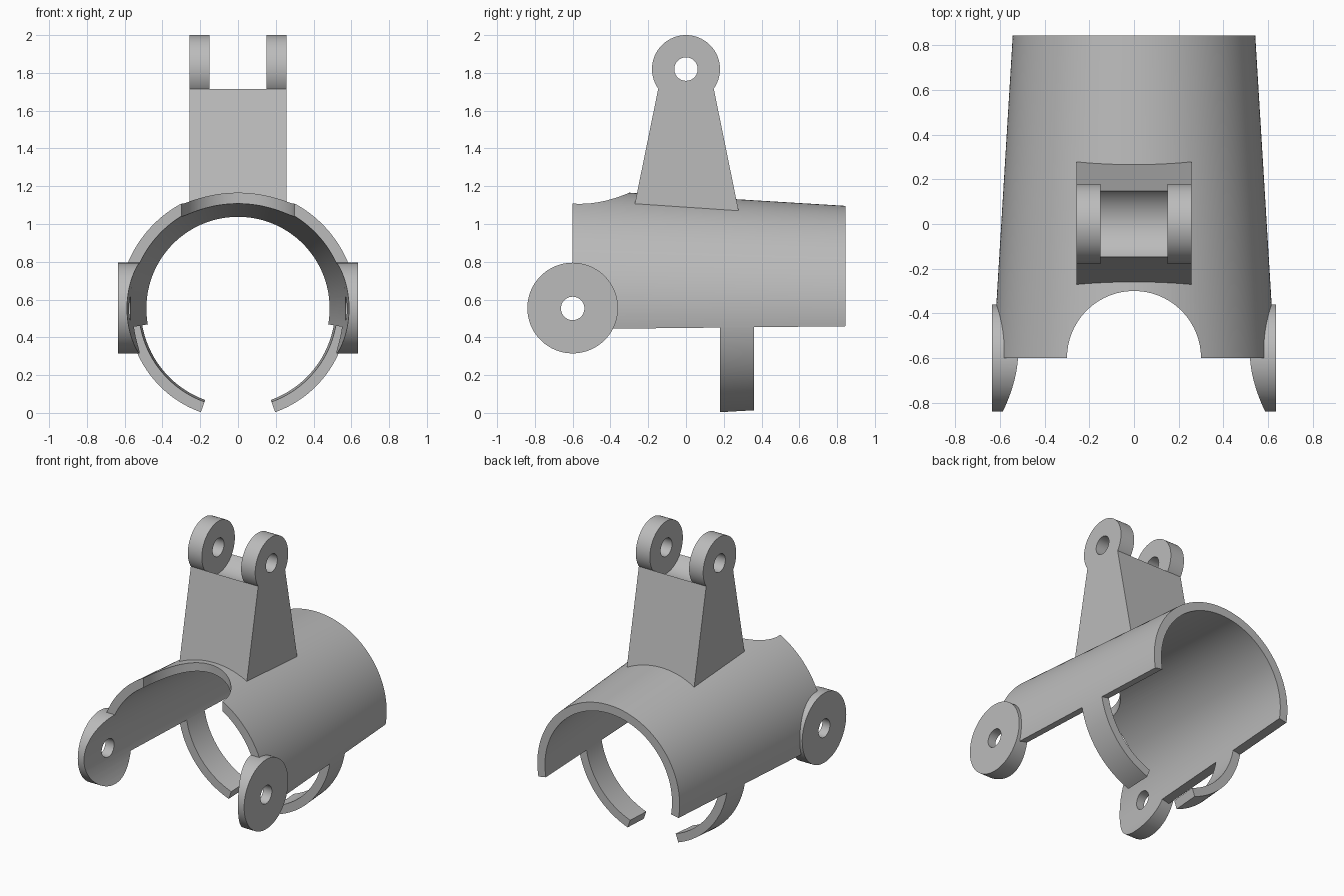
import bpy, bmesh, math
from mathutils import Matrix, Vector

cube = bpy.data.objects.get("Cube")
if cube:
    bpy.data.objects.remove(cube, do_unlink=True)

AXIS_Z = 0.553        # height of the sleeve axis
WALL = 0.058          # sleeve wall thickness
FRONT, BACK = -0.6, 0.845

grey = bpy.data.materials.new("plain grey")
grey.use_nodes = True
grey.diffuse_color = (0.5, 0.5, 0.5, 1)
grey.node_tree.nodes["Principled BSDF"].inputs["Base Color"].default_value = (0.5, 0.5, 0.5, 1)


def radius(y):
    """Outer radius of the tapered sleeve at depth y."""
    return 0.543 + 0.061 * (BACK - y)


def add_object(name, bm):
    bmesh.ops.recalc_face_normals(bm, faces=bm.faces)
    mesh = bpy.data.meshes.new(name)
    bm.to_mesh(mesh)
    bm.free()
    mesh.materials.append(grey)
    obj = bpy.data.objects.new(name, mesh)
    bpy.context.collection.objects.link(obj)
    return obj


def rod(name, axis, centre, length, r1, r2=None, sides=96):
    """Cylinder or cone along an axis; r1 is at the negative end."""
    bm = bmesh.new()
    turn = Vector(axis).to_track_quat('Z', 'Y').to_matrix().to_4x4()
    bmesh.ops.create_cone(bm, cap_ends=True, segments=sides, radius1=r1,
                          radius2=r1 if r2 is None else r2, depth=length,
                          matrix=Matrix.Translation(centre) @ turn)
    return add_object(name, bm)


def arc_band(name, y0, y1, start, end, steps):
    """Tapered wall swept around the sleeve axis between two angles."""
    bm = bmesh.new()
    rings = []
    for i in range(steps + 1):
        a = math.radians(start + (end - start) * i / steps)
        section = [(radius(y0), y0), (radius(y1), y1),
                   (radius(y1) - WALL, y1), (radius(y0) - WALL, y0)]
        rings.append([bm.verts.new((r * math.cos(a), y, AXIS_Z + r * math.sin(a)))
                      for r, y in section])
    for a, b in zip(rings, rings[1:]):
        for k in range(4):
            n = (k + 1) % 4
            bm.faces.new((a[k], a[n], b[n], b[k]))
    bm.faces.new(rings[0])
    bm.faces.new(rings[-1])
    return add_object(name, bm)


def boolean(obj, other, operation='DIFFERENCE'):
    """Apply a boolean and discard the helper."""
    mod = obj.modifiers.new("boolean", 'BOOLEAN')
    mod.operation, mod.solver, mod.object = operation, 'EXACT', other
    bpy.context.view_layer.objects.active = obj
    bpy.ops.object.modifier_apply(modifier=mod.name)
    bpy.data.objects.remove(other, do_unlink=True)


def bore(inset):
    """Solid cone following the sleeve, inset from its outer surface."""
    y0, y1 = -1.2, 1.2
    return rod("bore_cutter", (0, 1, 0), (0, 0, AXIS_Z), y1 - y0,
               radius(y0) - inset, radius(y1) - inset, 192)


X = (1, 0, 0)

# Open sleeve with a round notch in the front and pivot holes
sleeve = arc_band("sleeve", FRONT, BACK, -10, 190, 100)
boolean(sleeve, rod("notch_cutter", (0, 0, 1), (0, FRONT, 1.2), 1, 0.3))
boolean(sleeve, rod("pivot_cutter", X, (0, FRONT, AXIS_Z), 2, 0.062))
parts = [sleeve]

for side, s in (("left", 1), ("right", -1)):
    # Pivot lugs, hollowed to follow the inside of the sleeve
    lug = rod(side + "_pivot_lug", X, (s * 0.5175, FRONT, AXIS_Z + 0.002), 0.235, 0.24)
    boolean(lug, bore(WALL))
    boolean(lug, rod("pivot_cutter", X, (0, FRONT, AXIS_Z), 2, 0.062))
    # Curved clip fingers beneath the sleeve
    angles = (-70.3, -10) if s > 0 else (190, 250.3)
    finger = arc_band(side + "_clip_finger", 0.18, 0.36, *angles, 32)
    parts += [lug, finger]

# Tapered post, seated in the sleeve wall
bm = bmesh.new()
profile = [(-0.313, 0.9), (0.313, 0.9), (0.147, 1.716), (-0.147, 1.716)]
base = bm.faces.new([bm.verts.new((-0.257, y, z)) for y, z in profile])
grown = bmesh.ops.extrude_face_region(bm, geom=[base])
bmesh.ops.translate(bm, vec=(0.514, 0, 0),
                    verts=[v for v in grown["geom"] if isinstance(v, bmesh.types.BMVert)])
post = add_object("post", bm)
boolean(post, bore(WALL * 0.5))

# Round saddle between the ears, then the two drilled ears
EAR_Z, EAR_R = 1.82, 0.18
boolean(post, rod("saddle_cutter", X, (0, 0, EAR_Z), 0.3, EAR_R))
for s in (1, -1):
    ear = rod("ear", X, (s * 0.2035, 0, EAR_Z), 0.107, EAR_R)
    boolean(ear, rod("ear_hole_cutter", X, (0, 0, EAR_Z), 2, 0.062))
    boolean(post, ear, 'UNION')
parts.append(post)

# Smooth curved walls, crisp edges
bpy.ops.object.select_all(action='DESELECT')
for part in parts:
    part.select_set(True)
bpy.context.view_layer.objects.active = sleeve
bpy.ops.object.shade_smooth_by_angle(angle=math.radians(30))
